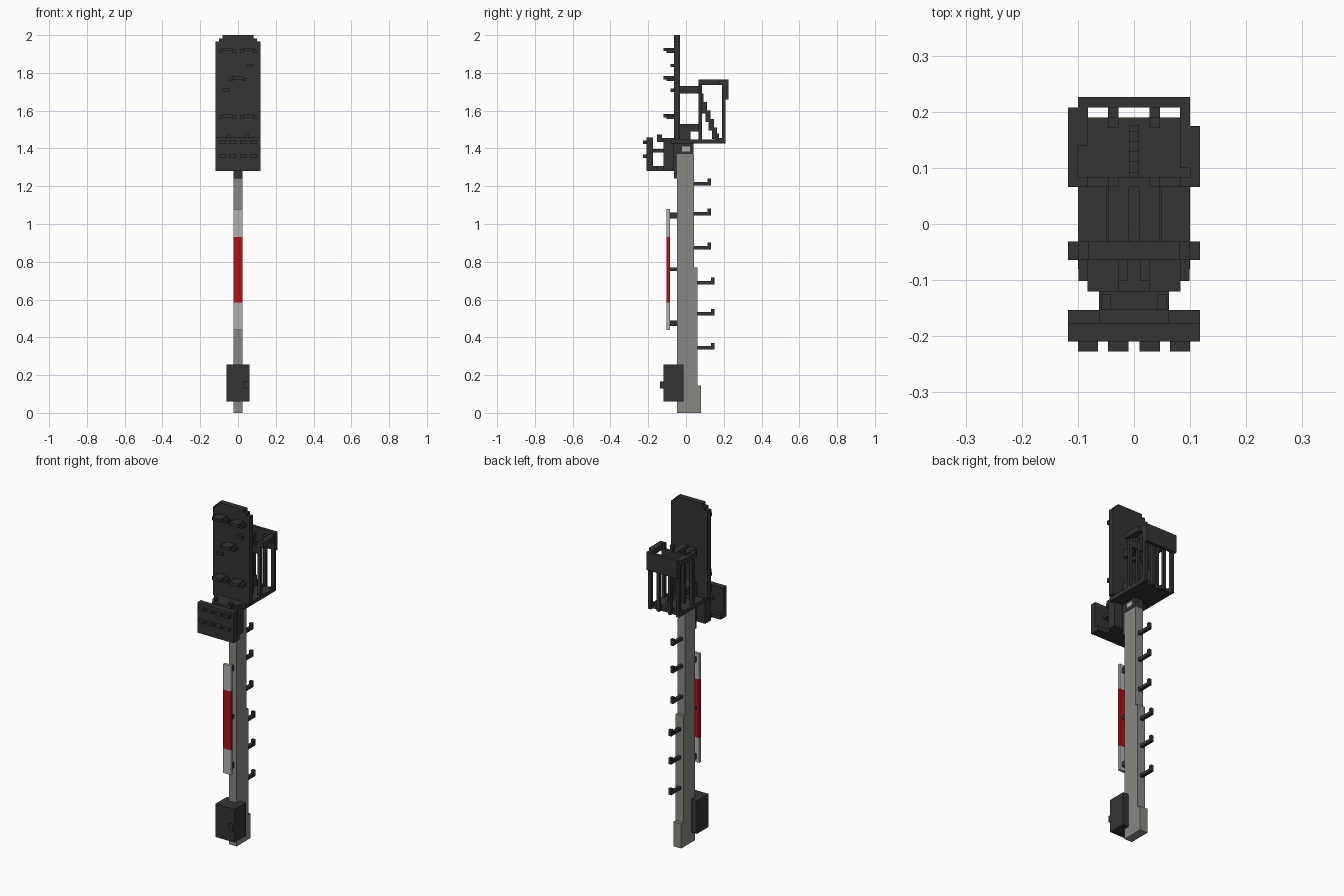
import bpy
import bmesh
from mathutils import Vector

default_cube = bpy.data.objects.get("Cube")
if default_cube:
    bpy.data.objects.remove(default_cube, do_unlink=True)


def material(name, red, green, blue):
    made = bpy.data.materials.new(name)
    made.use_nodes = True
    made.diffuse_color = (red, green, blue, 1)
    shader = made.node_tree.nodes["Principled BSDF"]
    shader.inputs["Base Color"].default_value = made.diffuse_color
    return made


dark_paint = material("dark grey paint", 0.034, 0.034, 0.034)
steel = material("weathered steel", 0.25, 0.25, 0.22)
light_paint = material("light grey paint", 0.45, 0.45, 0.45)
red_paint = material("red paint", 0.43, 0.006, 0.007)


def box(half, front, back, bottom, top, centre=0):
    """Opposite corners of a box, centred sideways on the given x."""
    return Vector((centre - half, front, bottom)), Vector((centre + half, back, top))


def build(name, paint, *parts):
    """Join several boxes into one flat-shaded object."""
    bm = bmesh.new()
    for low, high in parts:
        for vert in bmesh.ops.create_cube(bm, size=1)["verts"]:
            for axis in range(3):
                vert.co[axis] = high[axis] if vert.co[axis] > 0 else low[axis]
    mesh = bpy.data.meshes.new(name)
    bm.to_mesh(mesh)
    bm.free()
    mesh.materials.append(paint)
    made = bpy.data.objects.new(name, mesh)
    bpy.context.collection.objects.link(made)
    return made


# Shared sizes
post_half = 0.025
post_front = -0.048
post_top = 1.37
bar = 0.009
board_half = 0.118
board_front = -0.064
board_back = -0.031
deck_half = 0.1
deck_bottom = 1.425
deck_top = 1.447
frame_front = 0.066
frame_back = 0.208
rail_bottom = 1.735
rail_top = 1.765
sides = (-1, 1)

# Post in three lengths, each thinner than the one below
post_back = 0.043
mid_back = 0.06
mid_top = 0.77
foot_top = 0.145
build("post_foot", steel,
      box(post_half, post_front, back=0.08, bottom=0, top=foot_top))
build("post_middle", steel,
      box(post_half, post_front, mid_back, bottom=foot_top, top=mid_top))
build("post_upper", steel,
      box(post_half, post_front, post_back, bottom=mid_top, top=post_top))
build("post_head", dark_paint,
      box(post_half + 0.003, post_front, back=0.04, bottom=post_top, top=deck_bottom),
      box(post_half, board_front, post_front, bottom=1.24, top=deck_bottom))
build("post_head_plates", light_paint,
      box(post_half + 0.006, front=-0.02, back=0.02, bottom=1.385, top=1.41))

# Climbing steps with upturned tips
for step, height in enumerate((0.335, 0.515, 0.68, 0.865, 1.045, 1.205)):
    root = mid_back if height < mid_top else post_back
    tip = root + 0.09
    build(f"climbing_step_{step + 1}", dark_paint,
          box(bar, root, tip, bottom=height, top=height + 2 * bar),
          box(bar, tip - 2 * bar, tip, bottom=height, top=height + 4 * bar))

# Striped plate, stacked from three coloured lengths, on brackets
plate_front = -0.102
plate_back = -0.086
plate_bottom, red_bottom, red_top, plate_top = 0.44, 0.585, 0.93, 1.08
for name, paint, bottom, top in (
        ("striped_plate_bottom", light_paint, plate_bottom, red_bottom),
        ("striped_plate_middle", red_paint, red_bottom, red_top),
        ("striped_plate_top", light_paint, red_top, plate_top)):
    build(name, paint, box(post_half, plate_front, plate_back, bottom, top))
for name, bottom, top in (("lower", 0.46, 0.49), ("middle", 0.75, 0.77), ("upper", 1.03, 1.06)):
    build(f"plate_bracket_{name}", dark_paint,
          box(bar, plate_back, post_front, bottom, top))

# Equipment cabinet at the foot
cabinet_front = -0.12
build("cabinet", dark_paint,
      box(half=0.062, front=cabinet_front, back=-0.014, bottom=0.06, top=0.255))
build("cabinet_latch", dark_paint,
      box(half=0.015, front=cabinet_front - 2 * bar, back=cabinet_front,
          bottom=0.13, top=0.165, centre=0.045))

# Main signal board, narrowing in steps at the top
shoulder = 1.965
build("signal_board", dark_paint,
      box(board_half, board_front, board_back, deck_top, shoulder),
      *[box(board_half - 2 * bar * step, board_front, board_back,
            bottom=shoulder, top=shoulder + 2 * bar * step - 0.0005 * step)
        for step in (1, 2)])


# Lamp hoods: a raised brow between two lower cheeks
def lamp_hood(name, centre, base):
    build(name, dark_paint,
          box(half=0.028, front=-0.12, back=board_front,
              bottom=base, top=base + 2 * bar, centre=centre),
          *[box(bar, plate_front, board_front, bottom=base - bar,
                top=base + bar, centre=centre + side * 0.035) for side in sides])


lamp_hood("lamp_hood_centre", centre=0, base=1.765)
for side, label in zip(sides, ("right", "left")):
    lamp_hood(f"lamp_hood_top_{label}", centre=side * 0.055, base=1.915)
    lamp_hood(f"lamp_hood_bottom_{label}", centre=side * 0.055, base=1.565)
    small_base = 1.765 + side * 0.065
    build(f"small_lamp_{label}", dark_paint,
          box(2 * bar, board_front - 2 * bar, board_front, bottom=small_base,
              top=small_base + 2 * bar, centre=side * 0.064))

# Lower board with a back lip and two rows of lamps
lower_front = -0.209
lower_back = -0.176
lip_back = -0.153
lower_bottom = 1.28
lip_top = 1.308
build("lower_board", dark_paint,
      box(board_half, lower_front, lower_back, lower_bottom, top=1.458),
      box(board_half, lower_back, lip_back, lower_bottom, lip_top))
for row, height in (("lower", 1.35), ("upper", 1.423)):
    build(f"lower_board_lamps_{row}", dark_paint,
          *[box(2 * bar, lower_front - 2 * bar, lower_front, bottom=height,
                top=height + 2 * bar, centre=side * offset)
            for side in sides for offset in (0.028, 0.082)])

# Support reaching forward from the post to the lower board
support_half = 0.062
block_half = 0.08
block_front = -0.118
build("lower_board_support", dark_paint,
      box(support_half, lip_back, board_front, lower_bottom, lip_top),
      box(support_half, lower_back, board_front, bottom=1.378, top=1.398),
      box(block_half, block_front, board_front, lower_bottom, deck_bottom))

# Platform, front ledge and small fittings
ledge_top = deck_top + bar
build("platform", dark_paint,
      box(deck_half, front=-0.08, back=0.19, bottom=deck_bottom, top=deck_top))
build("front_ledge", dark_paint,
      box(deck_half, front=-0.08, back=board_front, bottom=deck_top, top=ledge_top),
      box(block_half, block_front, board_front, deck_bottom, ledge_top),
      box(support_half, lip_back, block_front, deck_bottom + bar, ledge_top))
build("ledge_fittings", dark_paint,
      *[box(bar, lip_back, lip_back + 3 * bar, bottom=ledge_top,
            top=ledge_top + 2 * bar, centre=side * 0.05) for side in sides])

# Brackets between the board and the safety frame
build("board_brackets", dark_paint,
      box(2 * post_half, board_back, frame_front, bottom=1.49, top=1.53),
      box(2 * post_half, board_back, post_half, bottom=deck_top, top=1.49),
      *[box(2 * bar, board_back, frame_front, bottom=1.69, top=1.73,
            centre=side * 0.028) for side in sides])

# Safety frame: posts, cross rail, side rails and back bar
post_centres = [side * offset for side in sides for offset in (0.037, 0.091)]
for centre, label in zip(post_centres, ("inner_right", "outer_right", "inner_left", "outer_left")):
    build(f"frame_posts_{label}", dark_paint,
          box(bar, frame_front, frame_front + 2 * bar, deck_top, rail_top, centre),
          box(bar, frame_back - 2 * bar, frame_back, deck_bottom, rail_bottom, centre),
          box(bar, frame_back - 4 * bar, frame_back, bottom=deck_bottom,
              top=deck_top + bar, centre=centre))
build("cross_rail", dark_paint,
      box(deck_half, frame_front, frame_front + 2 * bar, bottom=1.69, top=1.73))
for side, label, rail_end, inner_start in (
        (-1, "right", frame_back, 0.14), (1, "left", 0.175, 0.1)):
    build(f"side_rail_{label}", dark_paint,
          box(bar, frame_front, rail_end, rail_bottom, rail_top,
              centre=side * (deck_half + bar)),
          box(bar, inner_start, frame_back, rail_bottom, rail_top,
              centre=side * (deck_half - bar)))
build("back_bar", dark_paint,
      box(deck_half, frame_back, frame_back + 2 * bar, bottom=1.66, top=rail_top))

# Stepped diagonal brace in the middle of the frame
build("diagonal_brace", dark_paint,
      *[box(bar, frame_front + 2 * bar * step, frame_front + 2 * bar * step + 3 * bar,
            bottom=1.63 - 0.045 * step, top=1.69 - 0.045 * step)
        for step in range(5)],
      box(bar, front=0.15, back=0.176, bottom=deck_top, top=1.48))
